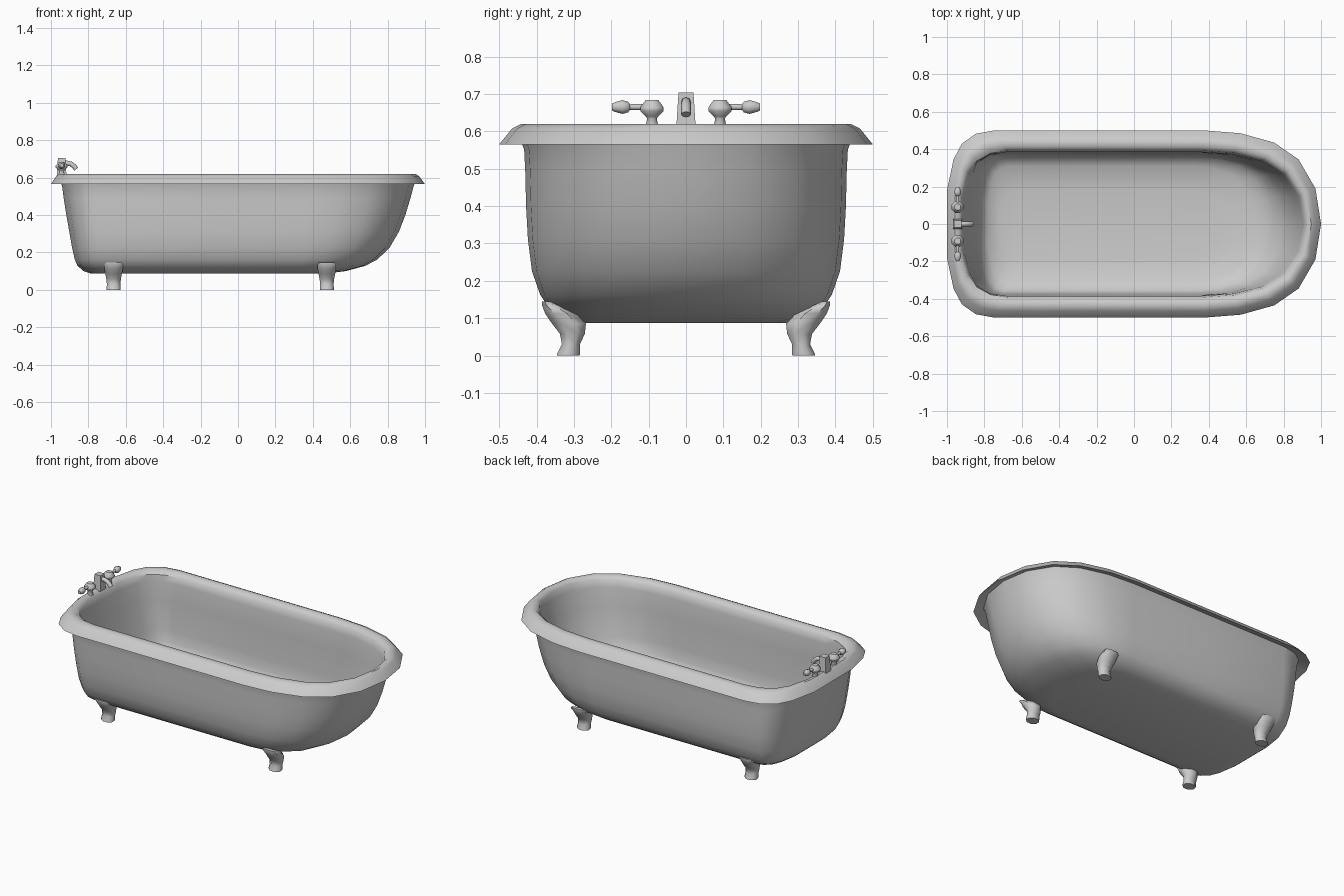
import bpy, math
from mathutils import Matrix, Vector

if "Cube" in bpy.data.objects:
    bpy.data.objects.remove(bpy.data.objects["Cube"])


def loft(name, rings, angle=40):
    """Skin a list of rings (equal point counts) and cap both ends."""
    n = len(rings[0])
    verts = [p for r in rings for p in r]
    faces = [(i * n + j, i * n + (j + 1) % n, (i + 1) * n + (j + 1) % n, (i + 1) * n + j)
             for i in range(len(rings) - 1) for j in range(n)]
    faces.append(tuple(reversed(range(n))))
    faces.append(tuple(range(len(verts) - n, len(verts))))
    me = bpy.data.meshes.new(name)
    me.from_pydata(verts, [], faces)
    me.shade_smooth()
    me.set_sharp_from_angle(angle=math.radians(angle))
    ob = bpy.data.objects.new(name, me)
    bpy.context.collection.objects.link(ob)
    return ob


def ellipse(cx, cy, z, rx, ry, n=8):
    return [(cx + rx * math.cos(2 * math.pi * (k + .5) / n),
             cy + ry * math.sin(2 * math.pi * (k + .5) / n), z) for k in range(n)]


def mirror_y(ob):
    m = ob.modifiers.new("mirror", 'MIRROR')
    m.use_axis = (False, True, False)


# Plan outline, half of it: tap end at x=-1, rounded end at x=+1
half = [(1, 0), (.97, .38), (.88, .69), (.75, .87), (.57, .97), (.38, 1), (-.2, 1),
        (-.75, 1), (-.845, .965), (-.92, .86), (-.965, .69), (-1, .36), (-1, 0)]
outline = half + [(x, -y) for x, y in reversed(half[1:-1])]


def tub_ring(xl, xr, hy, z, square=0):
    """Fit the outline to an extent, keeping the straight sides in place;
    square tightens the tap-end corners."""
    start = .38 - .16 * (1 - xr)
    ring = []
    for u, v in outline:
        if u < -.5:
            x = xl + (1 + u) * (1 - square)
        elif u < .3:
            x = u
        else:
            x = start + (u - .38) / .62 * (xr - start)
        ring.append((x, v * hy, z))
    return ring


# Tub shell: outside from the base up, over the rim, down the inside
sections = [
    (-.785, .47, .275, .087, .5), (-.825, .575, .325, .1, .5), (-.858, .68, .367, .128, .45),
    (-.873, .745, .39, .162, .4), (-.887, .81, .412, .225, .35), (-.902, .86, .423, .31, .3),
    (-.918, .895, .428, .40, .25), (-.932, .922, .43, .49, .2), (-.94, .938, .433, .55, .15),
    (-.95, .95, .445, .585, .1),
    (-1, 1, .5, .565), (-.972, .968, .465, .608), (-.957, .948, .44, .62),
    (-.937, .93, .412, .617), (-.92, .915, .392, .60), (-.91, .905, .384, .56, .1),
    (-.89, .875, .381, .45, .3), (-.848, .82, .378, .27, .45), (-.828, .77, .371, .2, .5),
    (-.808, .71, .356, .158, .55), (-.78, .63, .31, .13, .55), (-.72, .48, .18, .112, .5),
]
loft("tub", [tub_ring(*s) for s in sections])

# Four splayed feet: centre y, z, half width x, half width y
foot = [(.315, 0, .04, .033), (.314, .006, .041, .033), (.308, .03, .039, .026),
        (.304, .058, .042, .036), (.313, .085, .048, .049), (.335, .112, .053, .045),
        (.363, .134, .053, .024), (.374, .145, .044, .012)]
for label, x in (("tap_end", -.665), ("round_end", .475)):
    mirror_y(loft(label + "_feet", [ellipse(x, y, z, hx, hy) for y, z, hx, hy in foot], 60))

TX = -.943
# Tapered square tap column
s = math.sqrt(2)
loft("tap_column", [ellipse(TX, 0, z, r * s, r * s, 4) for z, r in ((.61, .026), (.704, .02))], 25)

# Spout: round section swept along an arc
path = [(-.945, .674), (-.915, .678), (-.893, .673), (-.876, .66), (-.865, .645)]
rings = []
for i, (x, z) in enumerate(path):
    a, b = path[max(i - 1, 0)], path[min(i + 1, len(path) - 1)]
    t = Vector((b[0] - a[0], 0, b[1] - a[1])).normalized()
    up = Vector((-t.z, 0, t.x))
    side = Vector((0, 1, 0))
    rings.append([Vector((x, 0, z)) + .013 * (math.cos(k * math.pi / 4) * side
                  + math.sin(k * math.pi / 4) * up) for k in range(8)])
loft("spout", rings, 50)

# Handle hubs
hub = [(.61, .019), (.634, .014), (.64, .018), (.655, .034), (.664, .034), (.684, .018)]
mirror_y(loft("handle_hubs", [ellipse(TX, .091, z, r, r) for z, r in hub], 50))

# Handle levers, turned along y
lever = [(.09, .009), (.150, .008), (.154, .015), (.17, .02), (.19, .014), (.198, .01)]
ob = loft("handle_levers", [ellipse(0, 0, y, r, r) for y, r in lever], 50)
ob.data.transform(Matrix.Translation((TX, 0, .665)) @ Matrix.Rotation(-math.pi / 2, 4, 'X'))
mirror_y(ob)
